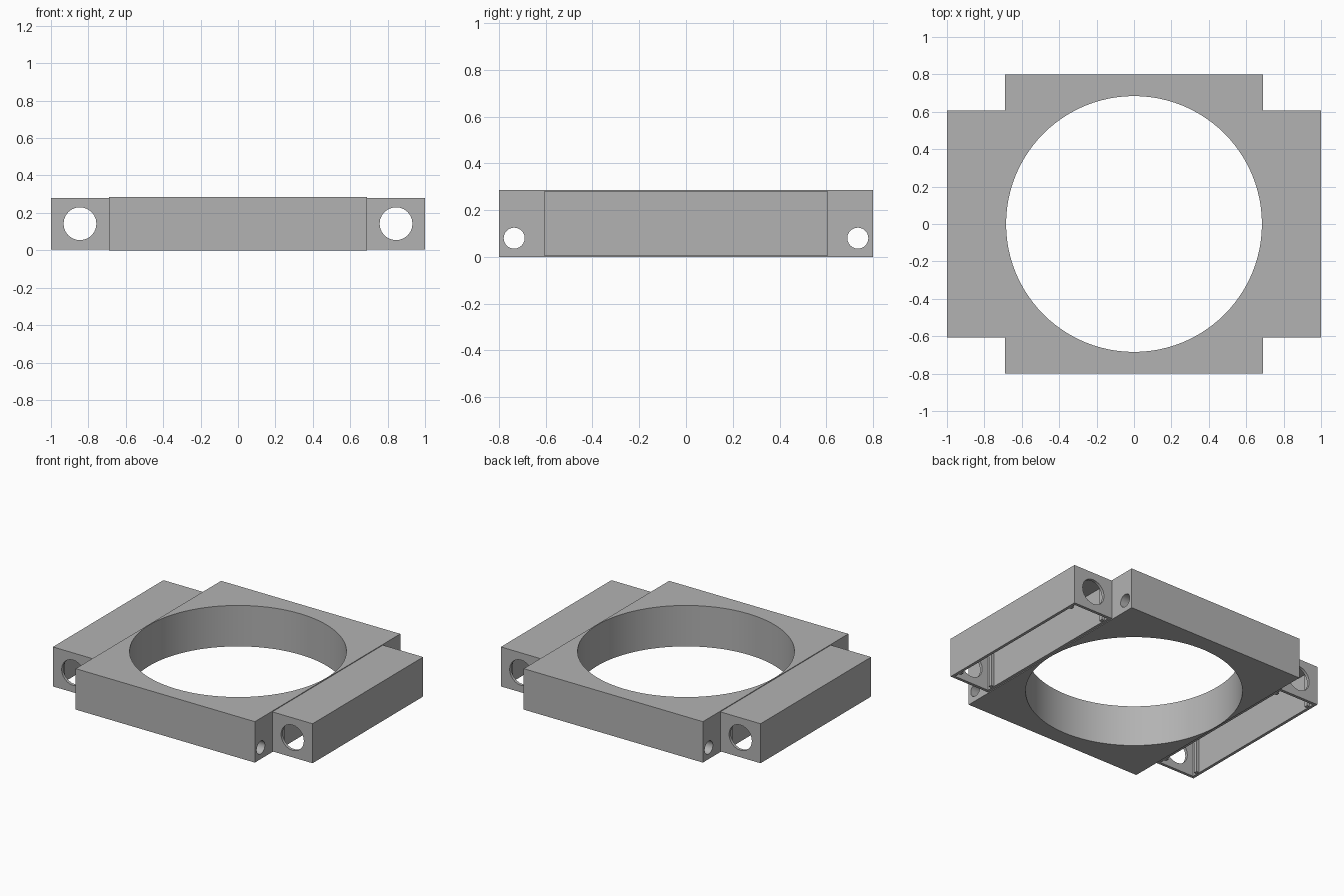
import bpy, bmesh, math
from mathutils import Matrix

if "Cube" in bpy.data.objects:
    bpy.data.objects.remove(bpy.data.objects["Cube"])

grey = bpy.data.materials.new("grey plastic")
grey.diffuse_color = (0.45, 0.45, 0.45, 1)
grey.use_nodes = True
grey.node_tree.nodes["Principled BSDF"].inputs["Base Color"].default_value = grey.diffuse_color


def finish(name, bm):
    mesh = bpy.data.meshes.new(name)
    bm.to_mesh(mesh)
    bm.free()
    mesh.materials.append(grey)
    obj = bpy.data.objects.new(name, mesh)
    bpy.context.collection.objects.link(obj)
    return obj


def box(name, x0, x1, y0, y1, z0, z1):
    bm = bmesh.new()
    place = Matrix.Translation(((x0 + x1) / 2, (y0 + y1) / 2, (z0 + z1) / 2))
    size = Matrix.Diagonal((x1 - x0, y1 - y0, z1 - z0, 1))
    bmesh.ops.create_cube(bm, size=1, matrix=place @ size)
    return finish(name, bm)


def rod(name, radius, length, sides, centre, axis):
    turn = {"X": Matrix.Rotation(math.pi / 2, 4, "Y"),
            "Y": Matrix.Rotation(math.pi / 2, 4, "X"),
            "Z": Matrix.Identity(4)}[axis]
    bm = bmesh.new()
    bmesh.ops.create_cone(bm, cap_ends=True, segments=sides, radius1=radius, radius2=radius,
                          depth=length, matrix=Matrix.Translation(centre) @ turn)
    return finish(name, bm)


def cut(target, cutters):
    for c in cutters:
        c.hide_render = True
        mod = target.modifiers.new(c.name, "BOOLEAN")
        mod.operation, mod.solver, mod.object = "DIFFERENCE", "EXACT", c
    # bake the cuts and remove the helpers
    bpy.context.view_layer.update()
    mesh = bpy.data.meshes.new_from_object(
        target.evaluated_get(bpy.context.evaluated_depsgraph_get()))
    target.modifiers.clear()
    target.data = mesh
    for c in cutters:
        bpy.data.objects.remove(c)


def smooth(obj):
    bpy.ops.object.select_all(action="DESELECT")
    obj.select_set(True)
    bpy.context.view_layer.objects.active = obj
    bpy.ops.object.shade_smooth_by_angle(angle=math.radians(30))


# Central plate with a large round opening and two long cross bores
plate = box("central_plate", -0.69, 0.69, -0.8, 0.8, 0, 0.285)
cut(plate, [rod("opening_cutter", 0.684, 1, 96, (0, 0, 0.14), "Z")]
    + [rod("bore_cutter", 0.045, 2, 24, (0, y, 0.08), "X") for y in (-0.735, 0.735)])
smooth(plate)

# Hollow side housings, open underneath, with a round hole in each end
T = 0.02
for side, label in ((-1, "left"), (1, "right")):
    def span(a, b):
        return sorted((side * a, side * b))

    housing = box(label + "_housing", *span(0.69, 1), -0.608, 0.608, 0.005, 0.28)
    cut(housing, [
        box("cavity_cutter", *span(0.69 + T, 1 - T), -0.608 + T, 0.608 - T, -0.1, 0.28 - T),
        rod("end_hole_cutter", 0.088, 2, 24, (side * 0.845, 0, 0.142), "Y")])
    smooth(housing)

    # Small upright ribs inside the long walls, near both ends
    for end, where in ((-1, "front"), (1, "back")):
        y0, y1 = sorted((end * 0.53, end * 0.555))
        for a, b, wall in ((0.705, 0.73, "inner"), (0.96, 0.985, "outer")):
            box(f"{label}_{where}_{wall}_rib", *span(a, b), y0, y1, 0.008, 0.27)
